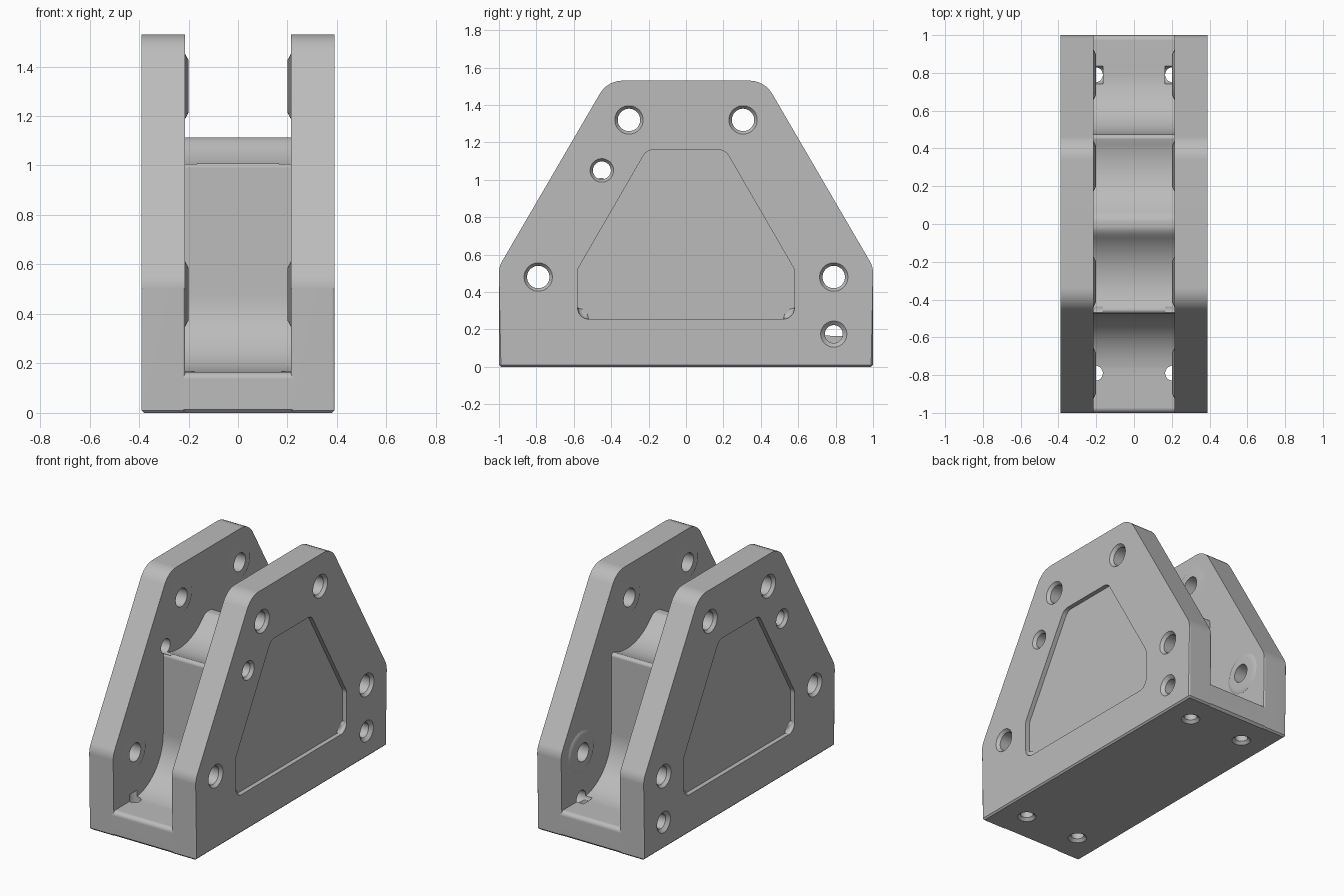
import bpy, bmesh, math
from mathutils import Vector

cube = bpy.data.objects.get("Cube")
if cube:
    bpy.data.objects.remove(cube, do_unlink=True)

grey = bpy.data.materials.new("plain grey")
grey.use_nodes = True
colour = (0.5, 0.5, 0.5, 1)
grey.diffuse_color = colour
grey.node_tree.nodes["Principled BSDF"].inputs["Base Color"].default_value = colour


def make_object(name, bm):
    bmesh.ops.recalc_face_normals(bm, faces=bm.faces)
    mesh = bpy.data.meshes.new(name)
    bm.to_mesh(mesh)
    bm.free()
    mesh.materials.append(grey)
    obj = bpy.data.objects.new(name, mesh)
    bpy.context.collection.objects.link(obj)
    return obj


def loft(rings):
    """Skin a list of equal-length point loops and cap both ends."""
    bm = bmesh.new()
    loops = [[bm.verts.new(p) for p in ring] for ring in rings]
    n = len(loops[0])
    for a, b in zip(loops, loops[1:]):
        for i in range(n):
            j = (i + 1) % n
            bm.faces.new((a[i], a[j], b[j], b[i]))
    bm.faces.new(loops[0])
    bm.faces.new(loops[-1])
    return bm


def prism(outline, x0, x1):
    return loft([[(x, y, z) for y, z in outline] for x in (x0, x1)])


def arc(cy, cz, r, a0, a1, n):
    angles = [math.radians(a0 + (a1 - a0) * i / n) for i in range(n + 1)]
    return [(cy + r * math.cos(a), cz + r * math.sin(a)) for a in angles]


def mirrored(half):
    return half + [(-y, z) for y, z in reversed(half)]


def rounded(corners, n=6):
    """Round each (y, z, radius) corner of a polygon with a tangent curve."""
    out = []
    for i, (y, z, r) in enumerate(corners):
        p = Vector((y, z))
        if not r:
            out.append((y, z))
            continue
        u = (Vector(corners[i - 1][:2]) - p).normalized()
        v = (Vector(corners[(i + 1) % len(corners)][:2]) - p).normalized()
        half = u.angle(v) / 2
        t = r / math.tan(half)
        centre = p + (u + v).normalized() * r / math.sin(half)
        a, b = p + u * t - centre, p + v * t - centre
        for k in range(n + 1):
            w = a.slerp(b, k / n)
            out.append(tuple(centre + w.normalized() * r))
    return out


def bevel(bm, test, offset, segments):
    edges = [e for e in bm.edges if test(*[v.co for v in e.verts])]
    bmesh.ops.bevel(bm, geom=edges, offset=offset, segments=segments,
                    profile=0.5, affect='EDGES', clamp_overlap=True)


def turned(name, stations, centre, axis, sides=32):
    """Round solid along x or z from (position, radius) stations."""
    rings = []
    for s, r in stations:
        ring = []
        for i in range(sides):
            a = math.tau * (i + 0.5) / sides
            u, v = centre[0] + r * math.cos(a), centre[1] + r * math.sin(a)
            ring.append((s, u, v) if axis == 'x' else (u, v, s))
        rings.append(ring)
    return make_object(name, loft(rings))


def combine(target, tools, operation):
    for tool in tools:
        mod = target.modifiers.new("combine", 'BOOLEAN')
        mod.object, mod.operation, mod.solver = tool, operation, 'EXACT'
        select(target)
        bpy.ops.object.modifier_apply(modifier=mod.name)


def select(obj):
    bpy.ops.object.select_all(action='DESELECT')
    obj.select_set(True)
    bpy.context.view_layer.objects.active = obj


def finish(obj):
    select(obj)
    bpy.ops.object.shade_smooth_by_angle(angle=math.radians(32))
    mod = obj.modifiers.new("even shading", 'WEIGHTED_NORMAL')
    mod.keep_sharp = True


INNER, OUTER = 0.215, 0.39
PINS = [(-0.305, 1.32), (0.305, 1.32), (-0.79, 0.48), (0.79, 0.48)]

# Side plate with rounded shoulders and softened rims
half = [(-1, 0, 0), (-1, 0.535, 0.12), (-0.42, 1.53, 0.14)]
outline = rounded(half + [(-y, z, r) for y, z, r in reversed(half)])
bm = prism(outline, INNER, OUTER)
bevel(bm, lambda a, b: abs(a.x - b.x) < 1e-5 and a.z + b.z > 0.001, 0.028, 4)
bevel(bm, lambda a, b: a.z < 1e-4 and b.z < 1e-4, 0.014, 1)
plate = make_object("side_plates", bm)

# Raised bosses around the pin holes, on the inner faces
bosses = [turned("boss", [(INNER + 0.05, 0.135), (INNER, 0.135), (INNER - 0.014, 0.108)], p, 'x')
          for p in PINS]
combine(plate, bosses, 'UNION')

# Shallow pocket in the outer face
half = [(-0.58, 0.255, 0.06), (-0.58, 0.52, 0.06), (-0.21, 1.16, 0.06)]
bm = prism(rounded(half + [(-y, z, r) for y, z, r in reversed(half)]), OUTER - 0.03, OUTER + 0.05)
bevel(bm, lambda a, b: max(a.x, b.x) < OUTER, 0.028, 4)
pocket = make_object("pocket_cutter", bm)


# Countersunk holes through the plates
def side_hole(p, r, sink):
    return turned("hole_cutter", [(INNER - 0.05, r), (OUTER - 0.02, r), (OUTER, sink),
                                  (OUTER + 0.02, sink)], p, 'x')


holes = [side_hole(p, 0.06, 0.076) for p in PINS]
small_holes = [side_hole((-0.45, 1.05), 0.048, 0.063), side_hole((0.79, 0.175), 0.048, 0.07)]

# Screw holes from below, straddling the inner plate faces
screws = [turned("screw_cutter", [(-0.02, 0.058), (0, 0.058), (0.018, 0.04), (0.21, 0.04)],
                 (x, y), 'z') for x in (-0.205, 0.205) for y in (-0.79, 0.79)]

# Core and base: floor, curved walls and two cradles meeting in a ridge
half = [(-0.986, 0), (-1, 0.014)]
half += arc(-0.972, 0.137, 0.028, 180, 90, 4)
half += arc(-0.79, 0.48, 0.315, -90, 0, 16)
half += arc(-0.455, 0.99, 0.02, 180, 100, 3)
half += arc(-0.31, 1.32, 0.34, -114, -42, 16)
half += [(-0.035, 1.109), (-0.015, 1.113)]
core = make_object("core_and_base", prism(mirrored(half), -0.25, 0.25))

combine(plate, [pocket] + holes + small_holes + screws[2:], 'DIFFERENCE')
combine(core, screws, 'DIFFERENCE')

# Second plate on the opposite side
mirror = plate.modifiers.new("both sides", 'MIRROR')
mirror.use_axis = (True, False, False)
select(plate)
bpy.ops.object.modifier_apply(modifier=mirror.name)

# Let the small side holes reach into the core on both sides
for hole in small_holes:
    hole.data.transform(((1, 0, 0, 0), (0, 1, 0, 0), (0, 0, 1, 0), (0, 0, 0, 1)))
    for x in (1, -1):
        hole.scale.x = x
        bpy.context.view_layer.update()
        combine(core, [hole], 'DIFFERENCE')

for tool in bosses + [pocket] + holes + small_holes + screws:
    bpy.data.objects.remove(tool, do_unlink=True)

for obj in (plate, core):
    finish(obj)
